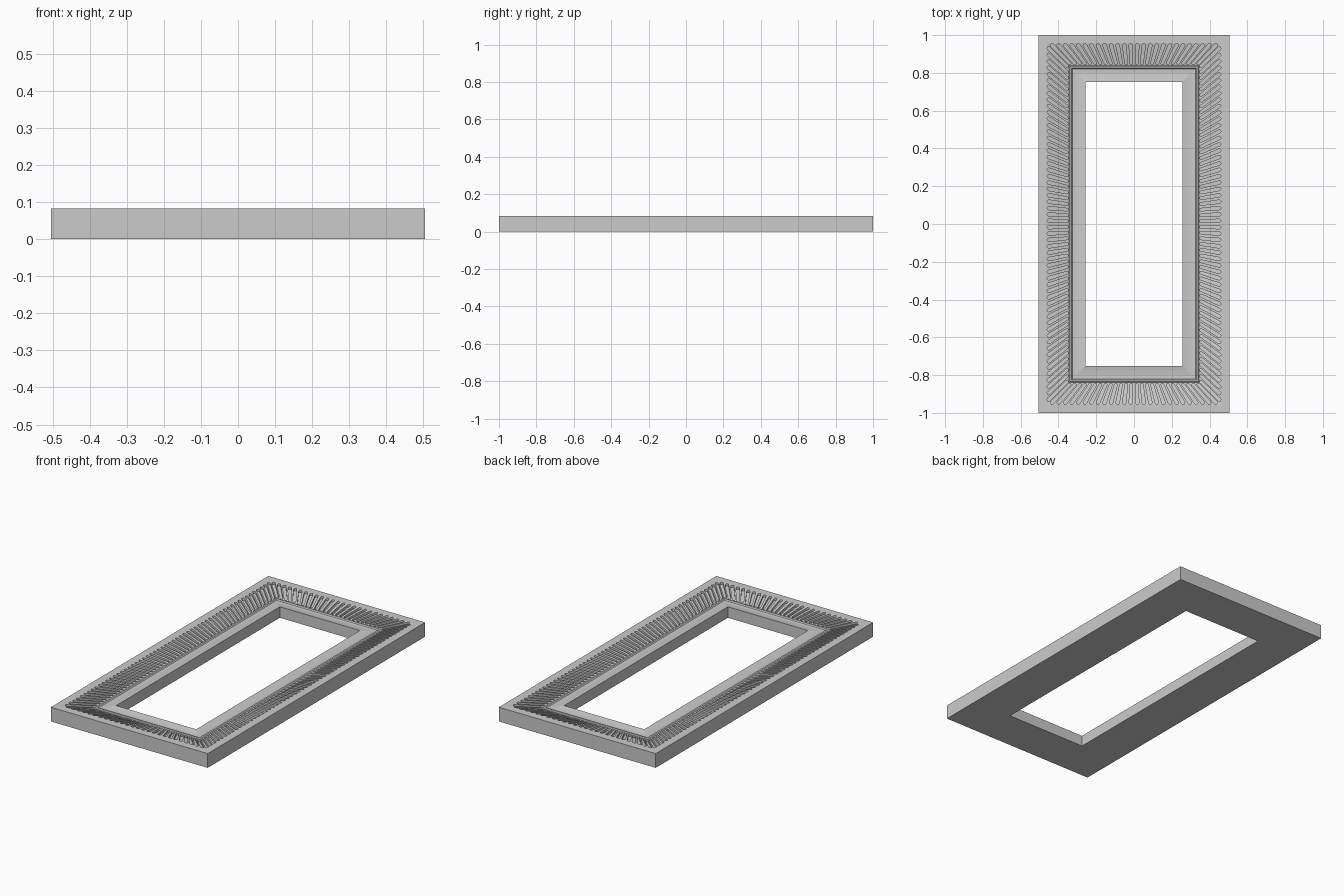
import bpy, bmesh, math
from mathutils import Vector

if "Cube" in bpy.data.objects:
    bpy.data.objects.remove(bpy.data.objects["Cube"])

HX, HY = 0.505, 1.0          # outer half sizes

# moulding profile: (inset from the outer edge, height)
PROFILE = [(0, 0), (0, 0.083), (0.045, 0.083), (0.16, 0.060), (0.165, 0.064),
           (0.175, 0.064), (0.18, 0.058), (0.20, 0.057), (0.225, 0.060),
           (0.247, 0.064), (0.247, 0)]


def make_object(name, bm):
    bmesh.ops.recalc_face_normals(bm, faces=bm.faces)
    me = bpy.data.meshes.new(name)
    bm.to_mesh(me)
    bm.free()
    ob = bpy.data.objects.new(name, me)
    bpy.context.collection.objects.link(ob)
    return ob


# mitred frame swept around the rectangle
bm = bmesh.new()
rings = [[bm.verts.new((sx * (HX - d), sy * (HY - d), z))
          for sx, sy in ((-1, -1), (1, -1), (1, 1), (-1, 1))] for d, z in PROFILE]
for a, b in zip(rings, rings[1:] + rings[:1]):
    for i in range(4):
        j = (i + 1) % 4
        bm.faces.new((a[i], a[j], b[j], b[i]))
frame = make_object("frame", bm)


# round-ended grooves cut in the sloped band, fanned towards the mitres
def capsule(bm, p, q, r0, r1):
    ax = (q - p).normalized()
    a0 = math.atan2(ax.y, ax.x)
    pts = []
    for c, r, s in ((q, r1, 0), (p, r0, math.pi)):
        for k in range(7):
            t = a0 + s - math.pi / 2 + math.pi * k / 6
            pts.append(c + Vector((r * math.cos(t), r * math.sin(t), 0)))
    top = [bm.verts.new(v + Vector((0, 0, 0.03))) for v in pts]
    bot = [bm.verts.new(v - Vector((0, 0, 0.012))) for v in pts]
    bm.faces.new(top)
    bm.faces.new(bot[::-1])
    for i in range(len(pts)):
        j = (i + 1) % len(pts)
        bm.faces.new((top[i], bot[i], bot[j], top[j]))


bm = bmesh.new()
D0, D1, Z0, Z1 = 0.054, 0.150, 0.081, 0.062
for n, along, across, swap in ((26, HX, HY, True), (56, HY, HX, False)):
    for sgn in (-1, 1):
        for i in range(n):
            f = (2 * i + 1) / n - 1
            p = (sgn * (across - D0), f * (along - D0), Z0)
            q = (sgn * (across - D1), f * (along - D1), Z1)
            if swap:
                p, q = (p[1], p[0], p[2]), (q[1], q[0], q[2])
            capsule(bm, Vector(p), Vector(q), 0.009, 0.007)
cutter = make_object("groove_cutter", bm)
cutter.hide_render = True
cutter.hide_viewport = True

mod = frame.modifiers.new("grooves", 'BOOLEAN')
mod.operation = 'DIFFERENCE'
mod.object = cutter
mod.solver = 'EXACT'
mod.use_self = True
